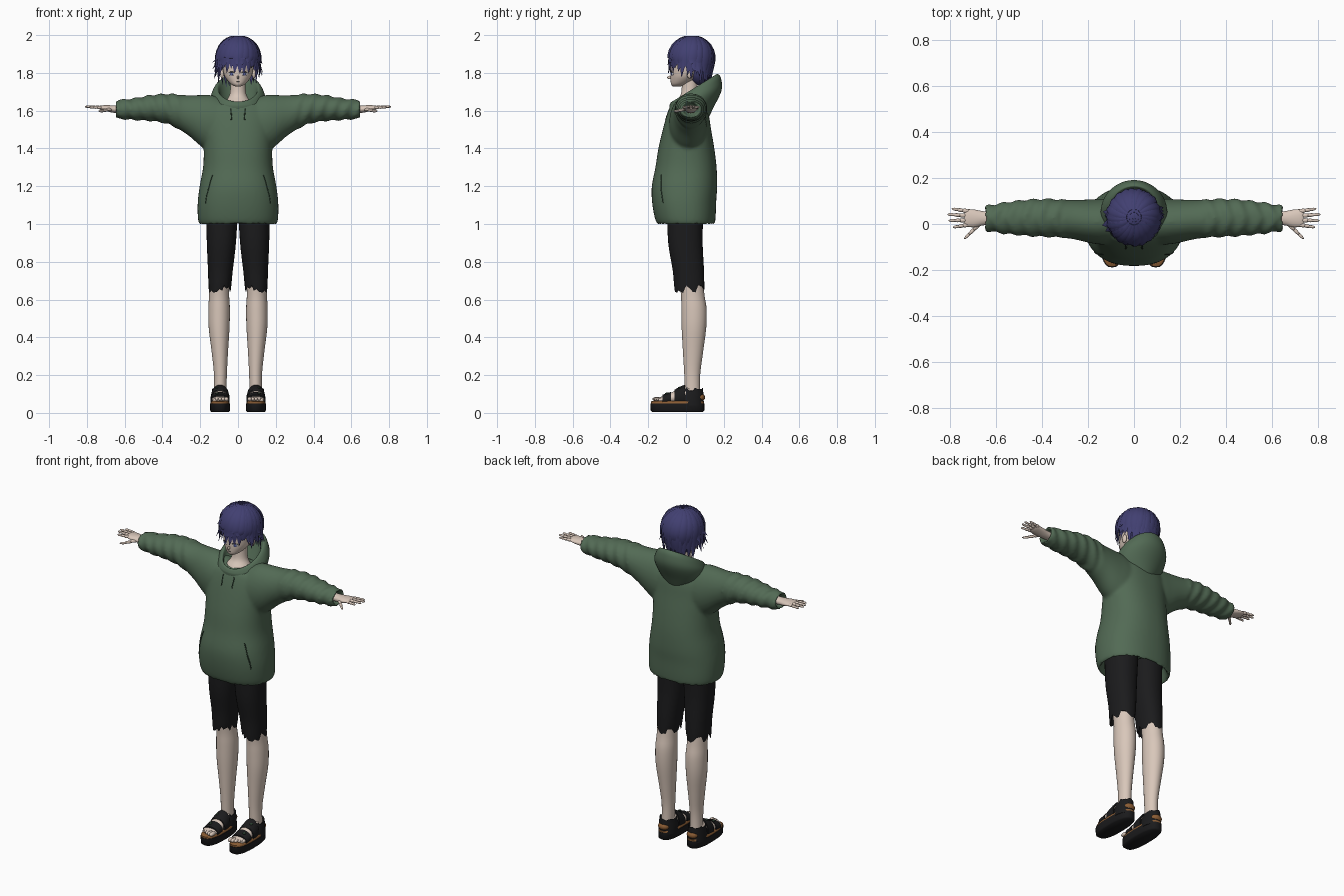
import bpy, bmesh, math, random
from mathutils import Vector, Matrix

random.seed(4)
if "Cube" in bpy.data.objects:
    bpy.data.objects.remove(bpy.data.objects["Cube"])


def material(name, *rgb):
    m = bpy.data.materials.new(name)
    m.use_nodes = True
    m.diffuse_color = (*rgb, 1)
    m.node_tree.nodes["Principled BSDF"].inputs["Base Color"].default_value = (*rgb, 1)
    return m


green = material("hoodie green", .085, .145, .09)
seam = material("seam green", .025, .05, .03)
black = material("cloth black", .011, .011, .012)
skin = material("skin", .69, .57, .49)
navy = material("hair navy", .053, .05, .165)
cork = material("cork brown", .26, .11, .035)
white = material("eye white", .8, .8, .85)
iris = material("iris blue", .1, .12, .35)


def catmull(a, b, c, d, t):
    return [(2*q + (r-p)*t + (2*p-5*q+4*r-s)*t*t + (3*q-p-3*r+s)*t**3) / 2
            for p, q, r, s in zip(a, b, c, d)]


def loft(bm, rings, axis="z", n=28, power=2, steps=4):
    """Smooth closed tube; ring = position, two centres, two radii, optional slope."""
    rings = [tuple(r) + (0,) * (6 - len(r)) for r in rings]
    padded = [rings[0], *rings, rings[-1]]
    dense = [catmull(*padded[i:i+4], k / steps)
             for i in range(len(rings) - 1) for k in range(steps)] + [rings[-1]]
    loops = []
    for pos, c1, c2, r1, r2, slope in dense:
        loop = []
        for k in range(n):
            a = math.tau * k / n
            u, v = [math.copysign(abs(f) ** (2 / power), f) for f in (math.cos(a), math.sin(a))]
            u, v, w = c1 + u * r1, c2 + v * r2, pos + slope * v * r2
            loop.append(bm.verts.new({"z": (u, v, w), "x": (w, u, v), "y": (u, w, v)}[axis]))
        loops.append(loop)
    for lo, hi in zip(loops, loops[1:]):
        for k in range(n):
            bm.faces.new((lo[k], lo[(k+1) % n], hi[(k+1) % n], hi[k]))
    bm.faces.new(loops[0][::-1])
    bm.faces.new(loops[-1])
    return loops


def ball(bm, centre, size, turn=0):
    m = Matrix.Translation(centre) @ Matrix.Rotation(turn, 4, "Z") @ Matrix.Diagonal((*size, 1))
    bmesh.ops.create_uvsphere(bm, u_segments=14, v_segments=8, radius=1, matrix=m)


def finish(name, bm, mat, mirror=False, angle=60):
    bmesh.ops.recalc_face_normals(bm, faces=bm.faces)
    mesh = bpy.data.meshes.new(name)
    bm.to_mesh(mesh)
    bm.free()
    mesh.materials.append(mat)
    mesh.shade_smooth()
    mesh.set_sharp_from_angle(angle=math.radians(angle))
    ob = bpy.data.objects.new(name, mesh)
    bpy.context.collection.objects.link(ob)
    if mirror:
        ob.modifiers.new("mirror", "MIRROR")
    return ob


def part(name, rings, mat, mirror=False, **kw):
    bm = bmesh.new()
    loft(bm, rings, **kw)
    return finish(name, bm, mat, mirror)


# Hoodie: body and sleeves fused into one cloth surface
bm = bmesh.new()
loft(bm, [(1.08, 0, 0, .17, .125), (1.01, 0, 0, .19, .14), (1, 0, 0, .205, .152),
          (1.04, 0, -.005, .213, .162), (1.12, 0, -.01, .213, .17), (1.2, 0, -.008, .203, .173),
          (1.3, 0, 0, .185, .162), (1.4, 0, .002, .181, .148), (1.5, 0, .005, .185, .128),
          (1.58, 0, .01, .18, .11), (1.63, 0, .012, .15, .09), (1.65, 0, .02, .1, .07)],
     n=48, power=2.3)
for side in (1, -1):
    rings = [(.04, .01, 1.53, .1, .12), (.13, .01, 1.53, .1, .15), (.19, .012, 1.545, .095, .138),
             (.27, .02, 1.578, .085, .104), (.36, .026, 1.607, .083, .082),
             (.45, .027, 1.614, .08, .07), (.55, .026, 1.608, .07, .058),
             (.61, .025, 1.607, .06, .052), (.645, .025, 1.607, .055, .05),
             (.645, .025, 1.607, .042, .037), (.61, .025, 1.607, .036, .03)]
    loops = loft(bm, [(side * r[0], *r[1:]) for r in rings], axis="x", n=36, steps=8)
    # Soft folds along the sleeve
    for loop in loops[28:64]:
        x = abs(loop[0].co.x)
        for v in loop:
            out = Vector((0, v.co.y - .025, v.co.z - 1.607))
            phase = 2.5 * math.atan2(abs(out.y), out.z)
            v.co += out.normalized() * .005 * math.sin(95 * x + phase)
hoodie = finish("hoodie", bm, green)
remesh = hoodie.modifiers.new("fuse", "REMESH")
remesh.mode, remesh.voxel_size, remesh.use_smooth_shade = "VOXEL", .009, True
relax = hoodie.modifiers.new("relax", "SMOOTH")
relax.factor, relax.iterations = .5, 6

# Hood lying on the shoulders, higher at the back
part("hood", [(1.56, 0, .025, .09, .09, -.1), (1.61, 0, .03, .135, .115, .05),
              (1.665, 0, .05, .145, .138, .3), (1.7, 0, .05, .134, .136, .5),
              (1.718, 0, .045, .118, .125, .6), (1.715, 0, .043, .104, .113, .6),
              (1.665, 0, .03, .088, .095, .42), (1.63, 0, .025, .06, .07, .2)],
     green, n=48, steps=5)

# Neck, head and face
part("neck", [(1.58, 0, .005, .085, .07), (1.64, 0, .005, .07, .065), (1.68, 0, .015, .046, .045),
              (1.73, 0, .02, .04, .042), (1.8, 0, .02, .04, .042)], skin)
head = part("head", [(1.727, 0, -.05, .012, .018), (1.74, 0, -.035, .037, .044),
                     (1.765, 0, -.015, .06, .067), (1.79, 0, -.002, .074, .081),
                     (1.83, 0, .01, .083, .094), (1.88, 0, .015, .088, .1),
                     (1.93, 0, .02, .08, .09), (1.965, 0, .025, .04, .05)], skin, n=32)
bm = bmesh.new()
ball(bm, (0, -.086, 1.776), (.006, .014, .009))
finish("nose", bm, skin)
bm = bmesh.new()
ball(bm, (.084, .02, 1.795), (.01, .016, .025))
finish("ears", bm, skin, True)

bpy.context.view_layer.update()
deps = bpy.context.evaluated_depsgraph_get()


def front(ob, x, z, lift=0):
    hit, co, _, _ = ob.ray_cast((x, -1, z), (0, 1, 0), depsgraph=deps)
    return co - Vector((0, lift, 0)) if hit else Vector((x, -.1, z))


for name, mat, wide, tall, lift, dz in (("eye_whites", white, .017, .009, 0, 0),
                                        ("irises", iris, .008, .009, .002, 0),
                                        ("eyelashes", black, .019, .0025, .002, .01)):
    bm = bmesh.new()
    ball(bm, front(head, .034, 1.794 + dz, lift), (wide, .003, tall), .4)
    finish(name, bm, mat, True)
bm = bmesh.new()
ball(bm, front(head, 0, 1.754), (.011, .002, .0014))
finish("mouth", bm, seam)


def line(name, ob, points, mat, radius):
    curve = bpy.data.curves.new(name, "CURVE")
    curve.dimensions, curve.bevel_depth, curve.bevel_resolution = "3D", radius, 1
    for side in (1, -1):
        spline = curve.splines.new("POLY")
        spline.points.add(len(points) - 1)
        for p, (x, z) in zip(spline.points, points):
            p.co = (*front(ob, side * x, z), 1)
    curve.materials.append(mat)
    bpy.context.collection.objects.link(bpy.data.objects.new(name, curve))


# Pocket openings and drawstrings
line("pocket_edges", hoodie, [(.135, 1.26), (.145, 1.23), (.155, 1.19), (.166, 1.15), (.172, 1.11)],
     seam, .003)
line("drawstrings", hoodie, [(.036, 1.61), (.037, 1.59), (.034, 1.57), (.036, 1.55)], seam, .003)

# Hair: an inner cap covered by tapered pointed locks
bm = bmesh.new()
ball(bm, (0, .035, 1.89), (.102, .108, .1))
ball(bm, (0, .07, 1.82), (.08, .066, .085))
finish("hair_cap", bm, navy)
centre, size = Vector((0, .03, 1.88)), Vector((.115, .12, .118))


def lock(bm, angle, end, width, flick, scale, start):
    loops, count = [], 9
    for i in range(count + 1):
        s = i / count
        a = angle + .3 * (1 - s) ** 2
        arc = start + (math.pi / 2 - start) * min(1, s / .6)
        drop = max(0, s - .6) / .4
        back = max(0, math.sin(angle))
        r = math.sin(arc) * scale * (1 - .22 * back * drop ** 2) + flick * drop ** 2
        z = centre.z + size.z * scale * math.cos(arc)
        z += (end - centre.z) * drop
        out = Vector((math.cos(a), math.sin(a), 0))
        side = Vector((-out.y, out.x, 0))
        mid = Vector((out.x * size.x * r, out.y * size.y * r + centre.y, z))
        w = width * (.3 + .7 * math.sin(math.pi * min(1, s / .6) / 2)) * (1 - drop ** 1.6) + .0005
        normal = (out * math.sin(arc) + Vector((0, 0, math.cos(arc)))).normalized()
        loops.append([bm.verts.new(mid + d) for d in
                      (side * w, normal * w * .4, -side * w, -normal * w * .4)])
    for lo, hi in zip(loops, loops[1:]):
        for k in range(4):
            bm.faces.new((lo[k], lo[(k+1) % 4], hi[(k+1) % 4], hi[k]))
    bm.faces.new(loops[0])
    bm.faces.new(loops[-1])


bm = bmesh.new()
for layer, count in ((0, 30), (1, 26), (2, 20)):
    for i in range(count):
        a = math.tau * (i + .5 * layer + random.uniform(-.25, .25)) / count
        fore = -math.sin(a)
        end = 1.805 if fore > .55 else 1.775 if fore > -.3 else 1.735
        end += .03 * layer + random.uniform(-.012, .02)
        flick = random.uniform(0, .1) + (.2 * random.random() if abs(fore) < .5 else 0)
        lock(bm, a, end, random.uniform(.016, .024), flick, .95 + .025 * layer, .08 + .1 * layer)
finish("hair_locks", bm, navy, angle=50)

# Hands with four fingers and a thumb
bm = bmesh.new()
loft(bm, [(.58, .025, 1.607, .028, .022), (.65, .025, 1.608, .03, .02),
          (.69, .024, 1.612, .038, .017), (.725, .026, 1.616, .038, .012),
          (.738, .026, 1.617, .03, .007)], axis="x", n=20)
for base, tip in (((.72, .055, 1.617), (.79, .066, 1.619)), ((.73, .036, 1.618), (.808, .042, 1.622)),
                  ((.73, .016, 1.618), (.803, .015, 1.622)), ((.72, -.003, 1.616), (.785, -.014, 1.619)),
                  ((.67, .002, 1.608), (.735, -.062, 1.595))):
    a, b = Vector(base), Vector(tip)
    for k in range(3):
        ball(bm, a.lerp(b, .2 + .3 * k), ((b - a).length * .25, .0095 - .0015 * k, .0085 - .001 * k),
             math.atan2(b.y - a.y, b.x - a.x))
finish("hands", bm, skin, True)

# Legs and ragged shorts
part("legs", [(.08, .095, .035, .033, .04), (.2, .093, .033, .034, .042), (.32, .096, .037, .043, .053),
              (.45, .1, .042, .055, .065), (.55, .1, .042, .057, .067),
              (.63, .1, .035, .053, .062), (.76, .1, .02, .053, .065)], skin, True)
bm = bmesh.new()
loops = loft(bm, [(.71, .097, .018, .05, .066), (.66, .097, .018, .058, .078),
                  (.76, .093, .012, .066, .083), (.9, .088, -.003, .077, .091),
                  (1.07, .085, -.005, .084, .096)], n=32, power=2.2)
for k in range(32):
    shift = random.uniform(-.025, .015)
    for loop, share in zip(loops[3:7], (.7, 1, .7, .3)):
        loop[k].co.z += shift * share
finish("shorts", bm, black, True, 45)

# Sandals: sole, footbed, foot, toes and straps
part("sandal_soles", [(.004, .095, -.045, .046, .132), (.012, .095, -.045, .052, .142),
                      (.05, .095, -.046, .053, .143), (.05, .095, -.046, .04, .13)],
     black, True, power=2.6, steps=1)
part("sandal_footbeds", [(.045, .095, -.045, .05, .14), (.06, .095, -.045, .051, .141),
                         (.064, .095, -.045, .046, .134)], cork, True, power=2.6, steps=1)
foot = [(.09, .095, .08, .02, .022), (.06, .095, .085, .036, .04), (.02, .095, .095, .038, .05),
        (-.04, .095, .086, .041, .038), (-.1, .095, .075, .045, .023), (-.145, .095, .068, .04, .012)]
part("feet", foot, skin, True, axis="y")
bm = bmesh.new()
for k in range(5):
    ball(bm, (.061 + .017 * k, -.154 + .004 * k * k / 2, .073),
         (.012 - .001 * k, .024, .012 - .001 * k))
finish("toes", bm, skin, True)
part("toe_straps", [(-.125, .095, .068, .05, .028), (-.08, .095, .075, .05, .036)],
     black, True, axis="y", steps=2)
part("instep_straps", [(-.06, .095, .075, .05, .048), (-.03, .095, .08, .05, .06),
                       (-.005, .095, .085, .048, .064)], black, True, axis="y")
bm = bmesh.new()
loops = loft(bm, [(.04, .095, .025, .051, .07), (.08, .095, .027, .048, .066),
                  (.115, .095, .033, .042, .057), (.115, .095, .033, .034, .045)], n=24)
for v in loops[8]:
    v.co.z += random.uniform(-.008, .02)
finish("heel_wraps", bm, black, True)
bm = bmesh.new()
ball(bm, (.095, .075, .082), (.034, .026, .022))
finish("heel_pads", bm, cork, True)
bm = bmesh.new()
for y, z in ((-.1, .102), (-.033, .132)):
    ball(bm, (.112, y, z), (.009, .011, .006))
finish("strap_buckles", bm, seam, True)
